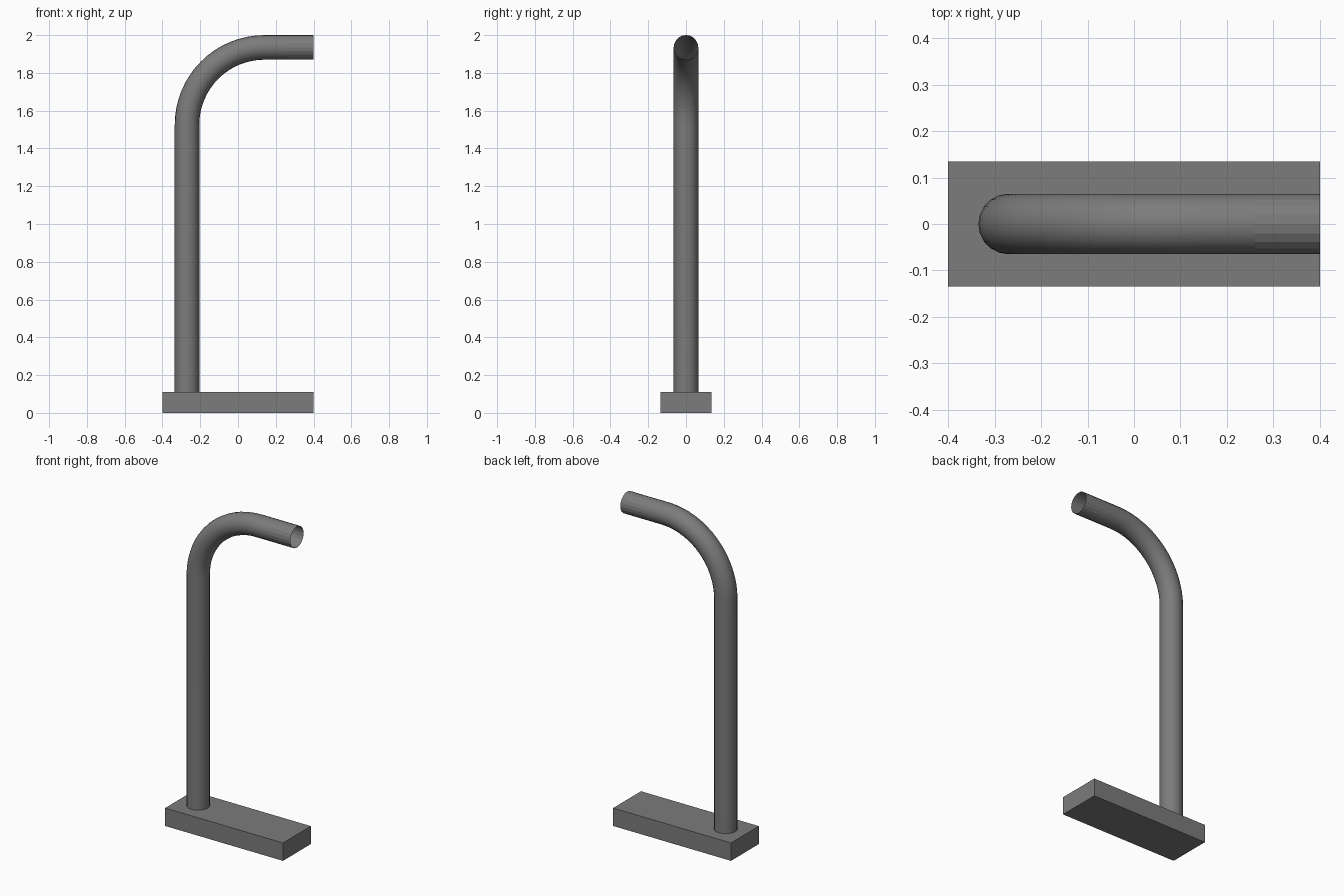
import bpy
import bmesh
from math import sin, cos, pi
from mathutils import Vector

cube = bpy.data.objects.get("Cube")
if cube:
    bpy.data.objects.remove(cube, do_unlink=True)

grey = bpy.data.materials.new("metal grey")
grey.use_nodes = True
colour = (0.2, 0.2, 0.2, 1)
grey.diffuse_color = colour
grey.node_tree.nodes["Principled BSDF"].inputs["Base Color"].default_value = colour


def add_object(name, bm):
    mesh = bpy.data.meshes.new(name)
    bm.to_mesh(mesh)
    bm.free()
    mesh.materials.append(grey)
    obj = bpy.data.objects.new(name, mesh)
    bpy.context.collection.objects.link(obj)
    return obj


# Base block
bm = bmesh.new()
bmesh.ops.create_cube(bm, size=1)
bmesh.ops.scale(bm, vec=(0.8, 0.27, 0.11), verts=bm.verts)
bmesh.ops.translate(bm, vec=(0, 0, 0.055), verts=bm.verts)
add_object("base_block", bm)

# Pipe centreline: upright, quarter bend, level outlet; each point has a bend angle
SIDES, STEPS = 20, 16
RADIUS, BEND = 0.065, 0.41
POST_X, TOP_Z, END_X = -0.27, 1.935, 0.4
path = [(POST_X, 0.11, 0)]
for i in range(STEPS + 1):
    a = pi / 2 * i / STEPS
    path.append((POST_X + BEND * (1 - cos(a)), TOP_Z - BEND + BEND * sin(a), a))
path += [(0.26, TOP_Z, pi / 2), (END_X, TOP_Z, pi / 2)]

# Open thin-walled pipe, swept ring by ring
bm = bmesh.new()
rings = []
for x, z, a in path:
    outward = Vector((-cos(a), 0, sin(a)))
    ring = []
    for k in range(SIDES):
        t = 2 * pi * k / SIDES
        offset = (outward * cos(t) + Vector((0, 1, 0)) * sin(t)) * RADIUS
        ring.append(bm.verts.new(Vector((x, 0, z)) + offset))
    rings.append(ring)
for n, (low, high) in enumerate(zip(rings, rings[1:])):
    for k in range(SIDES):
        j = (k + 1) % SIDES
        face = bm.faces.new((low[k], low[j], high[j], high[k]))
        face.smooth = n < len(rings) - 2  # the outlet stays faceted
bmesh.ops.recalc_face_normals(bm, faces=bm.faces)
add_object("bent_pipe", bm)
